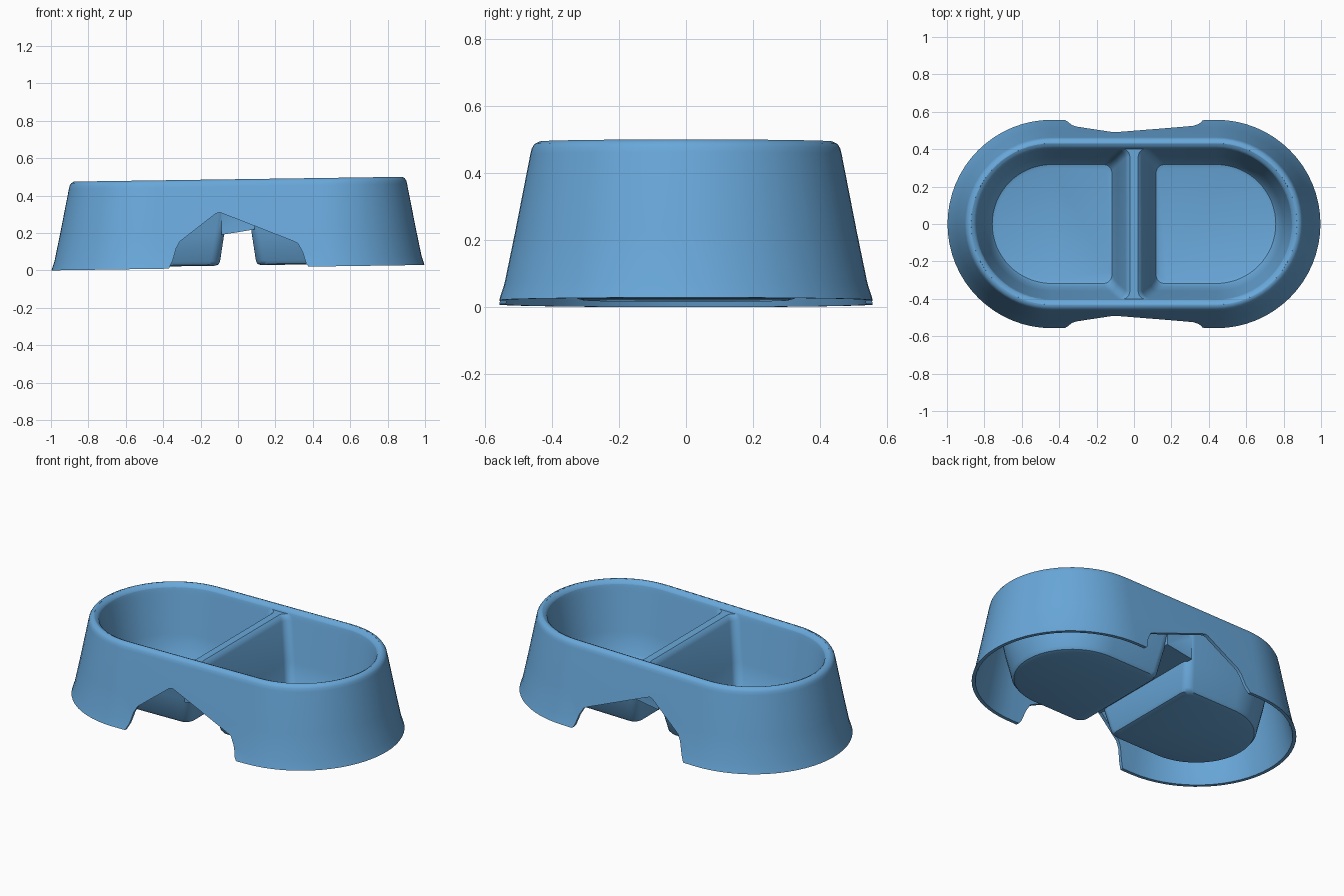
import bpy, bmesh, math

cube = bpy.data.objects.get("Cube")
if cube:
    bpy.data.objects.remove(cube, do_unlink=True)

END = 0.44      # centre of each rounded end
TILT = 0.0145   # the rim and foot rise slightly towards +x

blue = bpy.data.materials.new("sky_blue_plastic")
blue.use_nodes = True
colour = (0.14, 0.39, 0.70, 1)
blue.diffuse_color = colour
blue.node_tree.nodes["Principled BSDF"].inputs["Base Color"].default_value = colour


def arc(cx, cy, r, start, end, steps):
    angles = [math.radians(start + (end - start) * i / steps) for i in range(steps + 1)]
    return [(cx + r * math.cos(a), cy + r * math.sin(a)) for a in angles]


def stadium(r):
    return arc(END, 0, r, -90, 90, 32) + arc(-END, 0, r, 90, 270, 32)


def half_stadium(r, x, corner, side):
    # one rounded end with a straight inner edge and two rounded corners
    pts = arc(END, 0, r, -90, 90, 32)
    pts += arc(x + corner, r - corner, corner, 90, 180, 6)
    pts += arc(x + corner, corner - r, corner, 180, 270, 6)
    return [(side * px, py) for px, py in pts]


def loft(name, rings):
    # closed solid through a list of (outline, height)
    bm = bmesh.new()
    loops = [[bm.verts.new((x, y, z)) for x, y in outline] for outline, z in rings]
    n = len(loops[0])
    for a, b in zip(loops, loops[1:]):
        for i in range(n):
            j = (i + 1) % n
            bm.faces.new((a[i], a[j], b[j], b[i]))
    bm.faces.new(loops[0])
    bm.faces.new(loops[-1])
    bmesh.ops.recalc_face_normals(bm, faces=bm.faces)
    mesh = bpy.data.meshes.new(name)
    bm.to_mesh(mesh)
    bm.free()
    mesh.materials.append(blue)
    obj = bpy.data.objects.new(name, mesh)
    bpy.context.collection.objects.link(obj)
    return obj


def combine(target, other, operation):
    mod = target.modifiers.new(operation, "BOOLEAN")
    mod.operation = operation
    mod.solver = "EXACT"
    mod.object = other
    bpy.context.view_layer.objects.active = target
    bpy.ops.object.modifier_apply(modifier=mod.name)
    bpy.data.objects.remove(other, do_unlink=True)


# flared outer body with a rounded rim
body_profile = [(0.557, 0), (0.541, 0.05), (0.51, 0.2), (0.464, 0.435),
                (0.460, 0.452), (0.452, 0.465), (0.437, 0.473)]
bowl = loft("double_bowl", [(stadium(r), z) for r, z in body_profile])

# hollow underside
hollow_profile = [(0.543, -0.02), (0.522, 0.05), (0.49, 0.2), (0.443, 0.43)]
combine(bowl, loft("hollow", [(stadium(r), z) for r, z in hollow_profile]), "DIFFERENCE")

# pointed arch through the front and back walls
arch = [(-0.375, -0.05), (-0.37, 0), (-0.35, 0.04), (-0.33, 0.11), (-0.31, 0.145),
        (-0.12, 0.29), (-0.10, 0.297), (-0.08, 0.29), (0.29, 0.14), (0.32, 0.125),
        (0.345, 0.08), (0.365, 0.015), (0.385, -0.01), (0.39, -0.05)]
cutter = loft("arch", [(arch, -1), (arch, 1)])
for v in cutter.data.vertices:
    v.co = (v.co.x, v.co.z, v.co.y)
cutter.data.flip_normals()
combine(bowl, cutter, "DIFFERENCE")

# outer skins of the two basins: radius, inner edge, height
skin = [(0.305, 0.125, 0.012), (0.325, 0.105, 0.018), (0.338, 0.096, 0.035),
        (0.375, 0.073, 0.185), (0.424, 0.035, 0.445)]
for side in (-1, 1):
    combine(bowl, loft("basin", [(half_stadium(r, x, 0.05, side), z)
                                 for r, x, z in skin]), "UNION")

# wall between the basins
wall = [(-0.088, -0.39), (0.088, -0.39), (0.088, 0.39), (-0.088, 0.39)]
divider = loft("divider", [(wall, 0.19), (wall, 0.446)])
for v in divider.data.vertices:
    if v.co.z < 0.3:
        v.co.z += 0.15 * v.co.x
combine(bowl, divider, "UNION")

# rounded inner edge of the rim
rim = [(0.402, 0.447), (0.407, 0.456), (0.416, 0.466), (0.431, 0.4725), (0.435, 0.5)]
combine(bowl, loft("rim", [(stadium(r), z) for r, z in rim]), "DIFFERENCE")

# basin cavities: radius, inner edge, height
cavity = [(0.30, 0.13, 0.034), (0.318, 0.118, 0.040), (0.332, 0.112, 0.060),
          (0.358, 0.088, 0.19), (0.397, 0.045, 0.415), (0.401, 0.036, 0.435),
          (0.4035, 0.022, 0.447), (0.405, 0.018, 0.452)]
for side in (-1, 1):
    combine(bowl, loft("cavity", [(half_stadium(r, x, 0.045, side), z)
                                  for r, x, z in cavity]), "DIFFERENCE")

# gentle tilt along the length
for v in bowl.data.vertices:
    v.co.z += TILT * (v.co.x + 1)

bpy.ops.object.select_all(action="DESELECT")
bowl.select_set(True)
bpy.context.view_layer.objects.active = bowl
bpy.ops.object.shade_smooth_by_angle(angle=math.radians(35))
